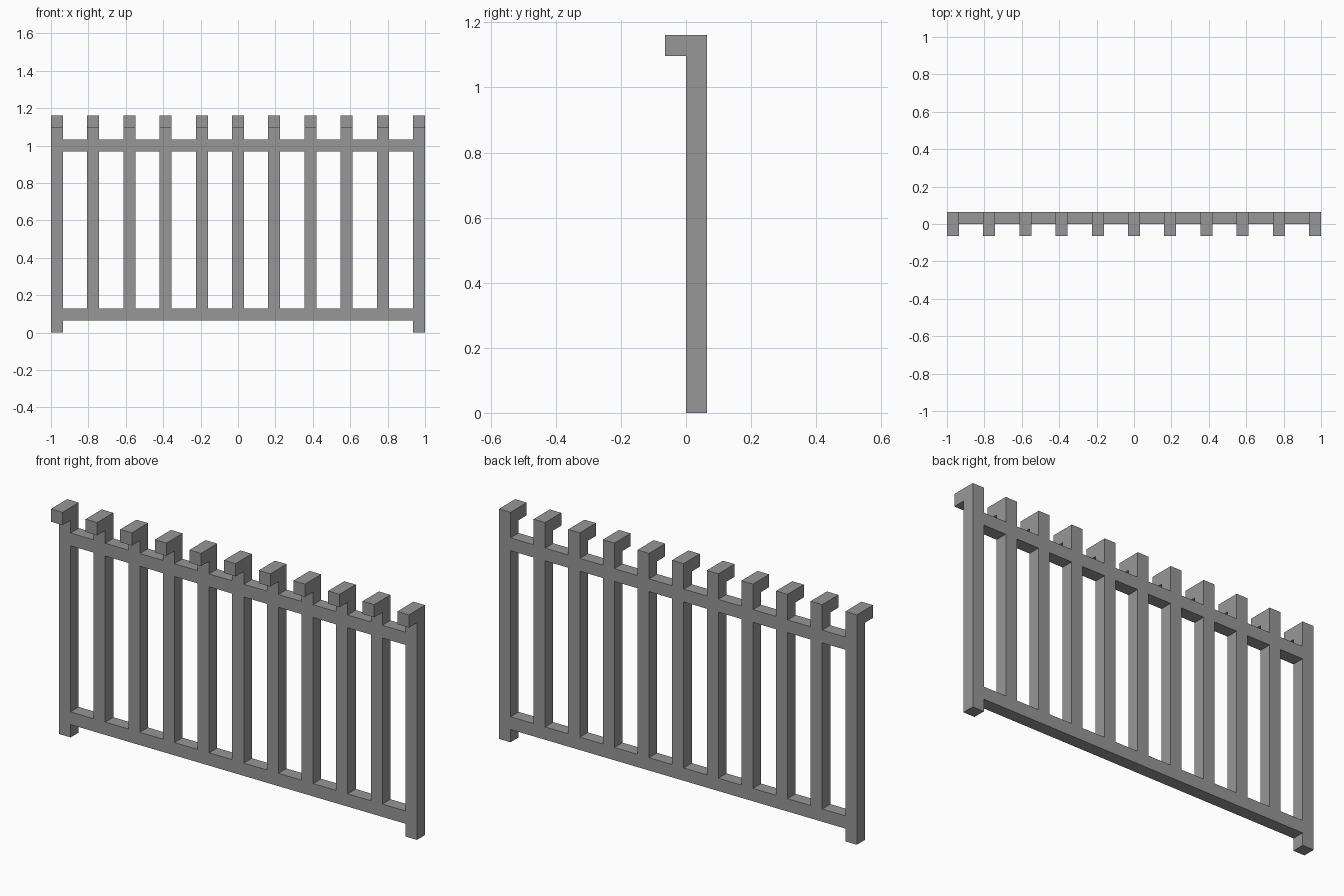
import bpy
import bmesh

cube = bpy.data.objects.get("Cube")
if cube:
    bpy.data.objects.remove(cube, do_unlink=True)

U = 2 / 31            # bar thickness; the whole fence is 31 bars wide
POSTS = 11
PITCH = 3 * U
HEIGHT = 18 * U

# Single painted-metal grey
grey = bpy.data.materials.new("fence grey")
grey.use_nodes = True
colour = (0.31, 0.31, 0.31, 1)
grey.diffuse_color = colour
grey.node_tree.nodes["Principled BSDF"].inputs["Base Color"].default_value = colour


def extrude_x(name, profile, x0, x1):
    """Extrude a closed (y, z) profile from x0 to x1."""
    bm = bmesh.new()
    face = bm.faces.new([bm.verts.new((x0, y, z)) for y, z in profile])
    result = bmesh.ops.extrude_face_region(bm, geom=[face])
    verts = [g for g in result["geom"] if isinstance(g, bmesh.types.BMVert)]
    bmesh.ops.translate(bm, verts=verts, vec=(x1 - x0, 0, 0))
    bmesh.ops.recalc_face_normals(bm, faces=bm.faces)
    mesh = bpy.data.meshes.new(name)
    bm.to_mesh(mesh)
    bm.free()
    mesh.materials.append(grey)
    obj = bpy.data.objects.new(name, mesh)
    bpy.context.collection.objects.link(obj)
    return obj


def post_profile(base):
    """Upright with a square hook reaching forward at the top."""
    return [(0, base), (U, base), (U, HEIGHT), (-U, HEIGHT),
            (-U, HEIGHT - U), (0, HEIGHT - U)]


def rail_profile(z):
    return [(0, z), (U, z), (U, z + U), (0, z + U)]


# Hooked posts: the end posts reach the ground, the others stand on the lower rail
for i in range(POSTS):
    x = -1 + i * PITCH
    is_end = i in (0, POSTS - 1)
    name = "end_post" if is_end else "picket"
    extrude_x(name, post_profile(0 if is_end else 2 * U), x, x + U)
    # Upper rail section to the next post
    if i < POSTS - 1:
        extrude_x("upper_rail", rail_profile(15 * U), x + U, x + PITCH)

# Lower rail between the end posts
extrude_x("lower_rail", rail_profile(U), -1 + U, 1 - U)
